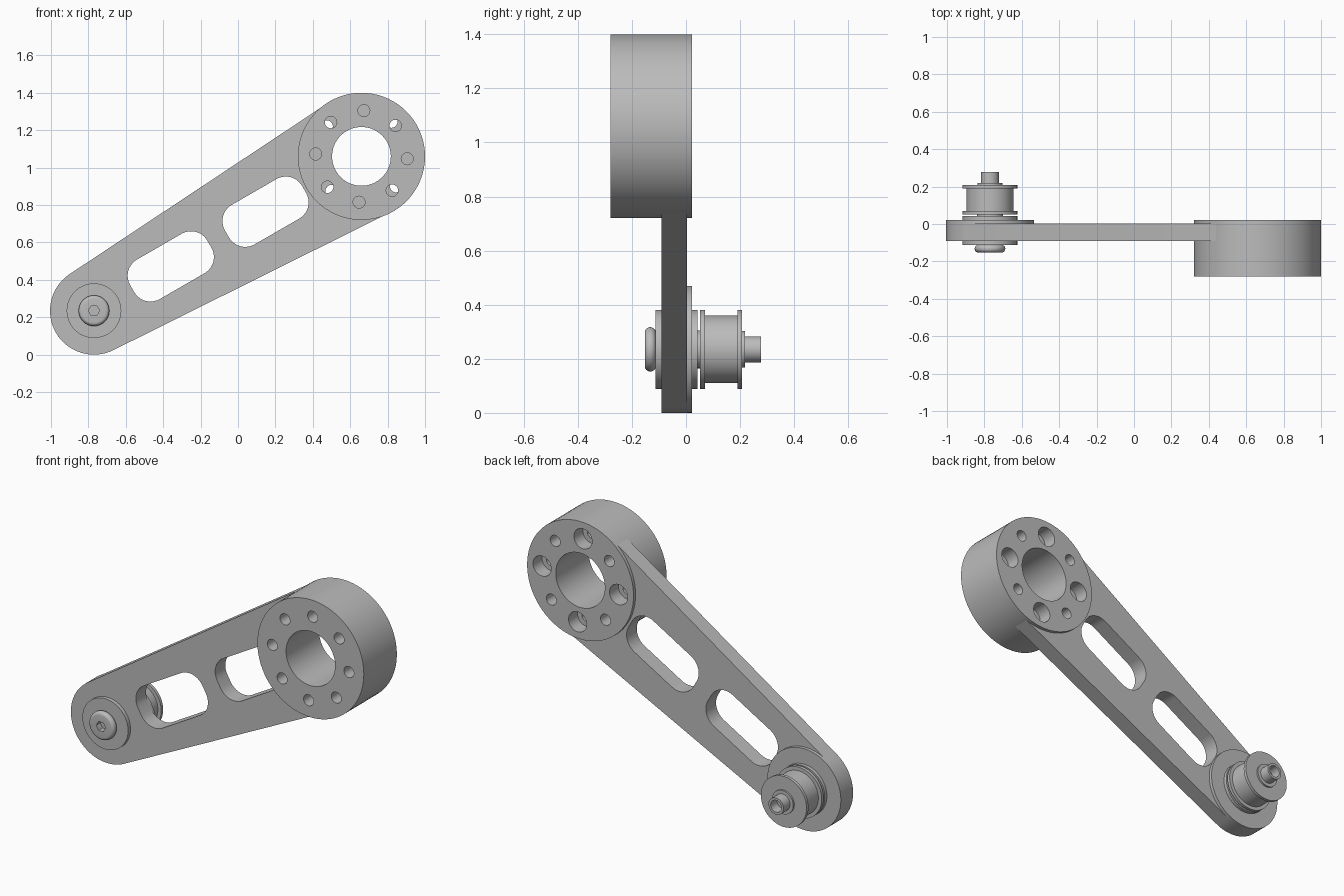
import bpy
import bmesh
from math import pi, cos, sin, asin, radians
from mathutils import Vector

if "Cube" in bpy.data.objects:
    bpy.data.objects.remove(bpy.data.objects["Cube"])

grey = bpy.data.materials.new("plain grey metal")
grey.use_nodes = True
COLOUR = (0.5, 0.5, 0.5, 1)
grey.diffuse_color = COLOUR
grey.node_tree.nodes["Principled BSDF"].inputs["Base Color"].default_value = COLOUR

PIVOT = Vector((-0.77, 0, 0.235))   # small end of the arm
HUB = Vector((0.66, 0, 1.06))       # large end of the arm
PIVOT_R, HUB_R = 0.235, 0.34
ALONG = (HUB - PIVOT).normalized()
ACROSS = Vector((-ALONG.z, 0, ALONG.x))


def finish(name, bm):
    bmesh.ops.remove_doubles(bm, verts=bm.verts, dist=0.0001)
    bmesh.ops.recalc_face_normals(bm, faces=bm.faces)
    mesh = bpy.data.meshes.new(name)
    bm.to_mesh(mesh)
    bm.free()
    mesh.materials.append(grey)
    obj = bpy.data.objects.new(name, mesh)
    bpy.context.collection.objects.link(obj)
    return obj


def lathe(name, centre, profile, steps=72):
    """Turn a closed (radius, y) profile about the y axis through centre."""
    bm = bmesh.new()
    verts = [bm.verts.new(centre + Vector((r, y, 0))) for r, y in profile]
    edges = [bm.edges.new((verts[i - 1], verts[i])) for i in range(len(verts))
             if profile[i - 1][0] > 0 or profile[i][0] > 0]
    bmesh.ops.spin(bm, geom=verts + edges, cent=centre, axis=(0, 1, 0),
                   angle=2 * pi, steps=steps)
    return finish(name, bm)


def disc(name, centre, r, y0, y1, steps=72):
    return lathe(name, centre, [(0, y0), (r, y0), (r, y1), (0, y1)], steps)


def ring(name, centre, inner, outer, y0, y1):
    return lathe(name, centre, [(inner, y0), (outer, y0), (outer, y1), (inner, y1)])


def extrude(name, outline, y0, y1):
    bm = bmesh.new()
    face = bm.faces.new([bm.verts.new((p.x, y0, p.z)) for p in outline])
    out = bmesh.ops.extrude_face_region(bm, geom=[face])
    moved = [g for g in out["geom"] if isinstance(g, bmesh.types.BMVert)]
    bmesh.ops.translate(bm, verts=moved, vec=(0, y1 - y0, 0))
    return finish(name, bm)


def arc(centre, r, start, end, steps):
    """Arc measured from the arm direction."""
    angles = [start + (end - start) * i / steps for i in range(steps + 1)]
    return [centre + ALONG * r * cos(a) + ACROSS * r * sin(a) for a in angles]


def cut(obj, cutters):
    for cutter in cutters:
        cutter.hide_render = True
        mod = obj.modifiers.new("cut", "BOOLEAN")
        mod.operation, mod.solver, mod.object = "DIFFERENCE", "EXACT", cutter
        bpy.context.view_layer.objects.active = obj
        bpy.ops.object.modifier_apply(modifier=mod.name)
        bpy.data.objects.remove(cutter)


# Tapered arm plate, tangent to both round ends
lean = asin((HUB_R - PIVOT_R) / (HUB - PIVOT).length)
side = pi / 2 + lean
arm = extrude("arm_plate",
              arc(HUB, HUB_R - 0.003, -side, side, 48)
              + arc(PIVOT, PIVOT_R, side, 2 * pi - side, 40),
              -0.09, 0.003)

# Two rounded slots, plus clearance where the hub passes through
cutters = [disc("hub_clearance", HUB, 0.325, -0.5, 0.5)]
HALF_LENGTH, HALF_WIDTH, CORNER = 0.238, 0.122, 0.1
for distance in (0.474, 1.059):
    outline = []
    for i, (a, b) in enumerate([(1, 1), (-1, 1), (-1, -1), (1, -1)]):
        corner = (PIVOT + ALONG * (distance + a * (HALF_LENGTH - CORNER))
                  + ACROSS * b * (HALF_WIDTH - CORNER))
        outline += arc(corner, CORNER, i * pi / 2, (i + 1) * pi / 2, 10)
    cutters.append(extrude("slot_cutter", outline, -0.5, 0.5))
cut(arm, cutters)

# Hub with a bore and a ring of screw holes
hub = ring("hub", HUB, 0.157, HUB_R, -0.28, 0.022)


def hole_place(degrees):
    a = radians(degrees)
    return HUB + Vector((cos(a), 0, sin(a))) * 0.245


cutters = []
for i in range(8):
    cutters.append(disc("front_hole", hole_place(45 * i - 3), 0.032, -0.4, -0.12, 24))
    back = hole_place(45 * i + 4)
    if i % 2:
        cutters.append(disc("back_hole", back, 0.032, -0.15, 0.1, 24))
    else:
        cutters.append(disc("counterbore", back, 0.058, -0.06, 0.1, 32))
        cutters.append(disc("screw_hole", back, 0.03, -0.1, 0, 24))
cut(hub, cutters)

# Raised pad and washers at the small end
disc("back_pad", PIVOT, PIVOT_R, 0, 0.022)
ring("front_washer", PIVOT, 0.045, 0.146, -0.112, -0.088)
ring("back_washer", PIVOT, 0.045, 0.146, 0.02, 0.042)
ring("inner_spacer", PIVOT, 0.045, 0.07, 0.04, 0.053)

# Flanged roller and its end collar
lathe("roller", PIVOT, [(0.045, 0.052), (0.146, 0.052), (0.146, 0.07), (0.125, 0.07),
                        (0.125, 0.19), (0.146, 0.19), (0.146, 0.208), (0.045, 0.208)])
ring("end_collar", PIVOT, 0.045, 0.068, 0.206, 0.218)

# Bolt: rounded head, shank and hollow tip
head = [(0.064 + 0.018 * cos(a), -0.132 + 0.02 * sin(a))
        for a in [-pi / 2 + pi * i / 10 for i in range(11)]]
bolt = lathe("bolt", PIVOT, [(0, -0.152)] + head
             + [(0.048, -0.112), (0.048, 0.278), (0.034, 0.278), (0.034, 0.22), (0, 0.22)])
cut(bolt, [disc("hex_socket", PIVOT, 0.03, -0.2, -0.115, 6)])

# Smooth round walls, crisp edges
for obj in [o for o in bpy.context.collection.objects if o.type == "MESH"]:
    if grey.name not in obj.data.materials:
        continue
    bpy.ops.object.select_all(action="DESELECT")
    obj.select_set(True)
    bpy.context.view_layer.objects.active = obj
    bpy.ops.object.shade_smooth_by_angle(angle=radians(30))
